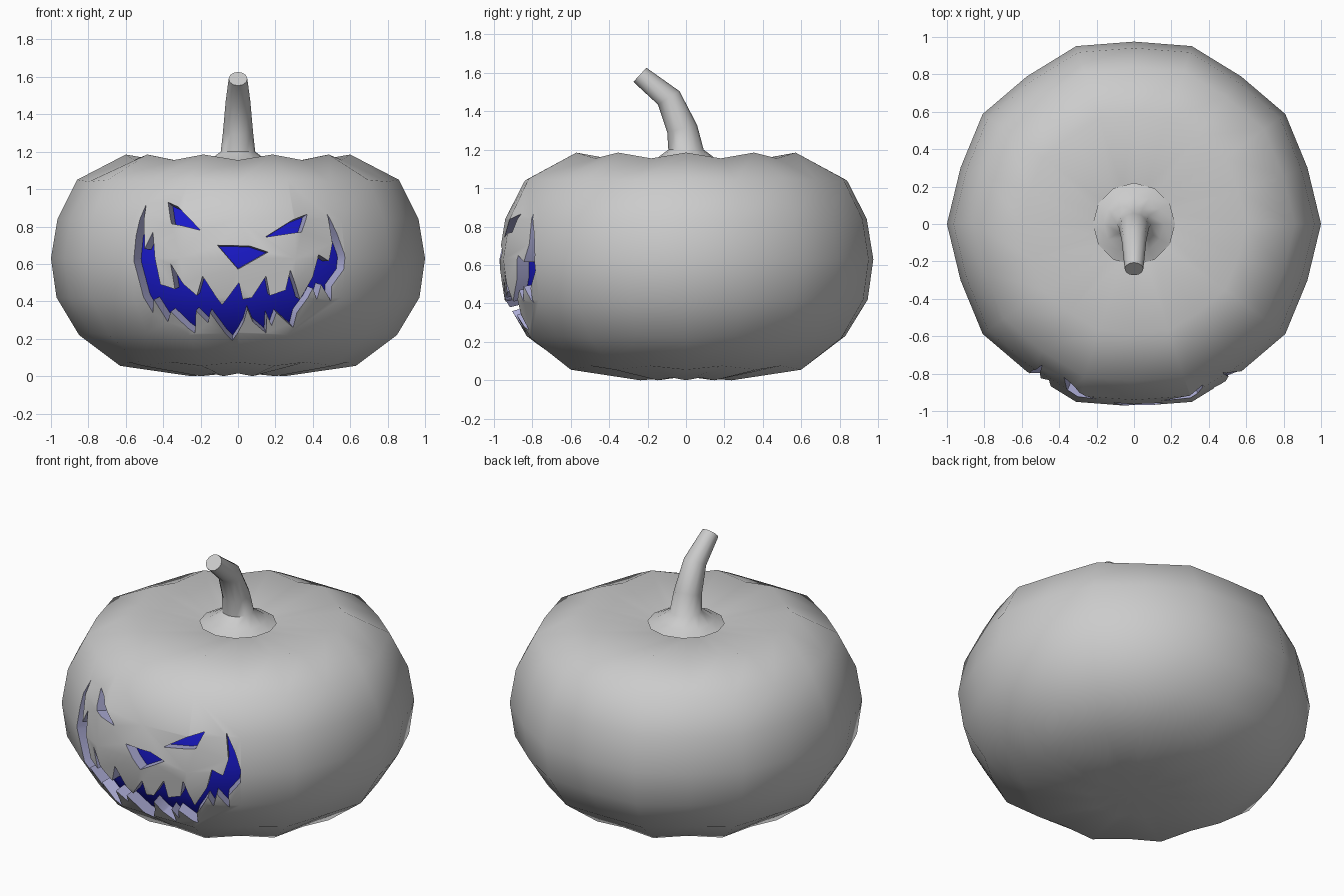
import bpy, bmesh, math
from mathutils import Vector
from mathutils.bvhtree import BVHTree
from mathutils.geometry import tessellate_polygon

if "Cube" in bpy.data.objects:
    bpy.data.objects.remove(bpy.data.objects["Cube"])

CENTRE = Vector((0, 0, 0.62))


def material(name, rgb):
    m = bpy.data.materials.new(name)
    m.diffuse_color = (*rgb, 1)
    m.use_nodes = True
    m.node_tree.nodes["Principled BSDF"].inputs["Base Color"].default_value = m.diffuse_color
    return m


def make_object(name, verts, faces):
    me = bpy.data.meshes.new(name)
    me.from_pydata([tuple(v) for v in verts], [], faces)
    bm = bmesh.new()
    bm.from_mesh(me)
    bmesh.ops.recalc_face_normals(bm, faces=bm.faces)
    bm.to_mesh(me)
    bm.free()
    ob = bpy.data.objects.new(name, me)
    bpy.context.collection.objects.link(ob)
    return ob


def activate(ob):
    bpy.ops.object.select_all(action='DESELECT')
    ob.select_set(True)
    bpy.context.view_layer.objects.active = ob


def smooth(ob, degrees):
    activate(ob)
    bpy.ops.object.shade_smooth_by_angle(angle=math.radians(degrees))


def bridge(rings, n):
    """Quads between consecutive rings of n vertices."""
    return [(k * n + i, k * n + (i + 1) % n, (k + 1) * n + (i + 1) % n, (k + 1) * n + i)
            for k in range(rings - 1) for i in range(n)]


# Ribbed body: ring radius, height, height change in the grooves
PROFILE = [(0.25, 0.0, 0.015), (0.63, 0.055, 0.02), (0.85, 0.22, 0.01), (0.97, 0.42, 0),
           (1.0, 0.63, 0), (0.965, 0.84, 0), (0.86, 1.05, -0.01), (0.6, 1.185, -0.03),
           (0.2, 1.115, -0.005)]
SIDES = 20


def pumpkin(name, scale=1.0):
    verts = []
    for r, z, dz in PROFILE:
        for i in range(SIDES):
            a = 2 * math.pi * i / SIDES
            groove = i % 2
            rr = r * (0.975 if groove else 1)
            verts.append(Vector((rr * math.cos(a), rr * math.sin(a), z + dz * groove)))
    faces = bridge(len(PROFILE), SIDES)
    verts += [Vector((0, 0, 0.02)), Vector((0, 0, 1.1))]
    low, high, last = len(verts) - 2, len(verts) - 1, (len(PROFILE) - 1) * SIDES
    for i in range(SIDES):
        j = (i + 1) % SIDES
        faces += [(low, j, i), (high, last + i, last + j)]
    return make_object(name, [CENTRE + (v - CENTRE) * scale for v in verts], faces)


body = pumpkin("pumpkin_body")
wall = material("carved_wall", (0.42, 0.42, 0.68))
body.data.materials.append(None)
body.data.materials.append(wall)

# Blue core seen through the carved openings
core = pumpkin("blue_core", 0.93)
core.data.materials.append(material("core_blue", (0.01, 0.01, 0.6)))
smooth(core, 60)

# Face outlines as seen from the front (x, z)
LEFT_EYE = [(-.374, .93), (-.32, .905), (-.20, .78), (-.355, .815)]
RIGHT_EYE = [(.37, .866), (.34, .77), (.145, .743), (.29, .834)]
NOSE = [(-.11, .70), (.065, .695), (.16, .663), (0, .572)]
MOUTH = [(-.49, .92), (-.545, .75), (-.555, .61), (-.51, .44), (-.455, .34), (-.45, .41),
         (-.375, .29), (-.36, .345), (-.23, .23), (-.225, .35), (-.16, .285), (-.15, .34),
         (-.03, .19), (.03, .29), (.05, .36), (.08, .29), (.15, .23), (.155, .33),
         (.18, .27), (.205, .34), (.295, .26), (.315, .34), (.40, .47), (.42, .41),
         (.445, .49), (.495, .40), (.50, .48), (.565, .57), (.57, .65), (.53, .76),
         (.475, .866), (.505, .71), (.485, .615), (.43, .65), (.40, .53), (.33, .41),
         (.28, .567), (.255, .46), (.17, .43), (.15, .535), (.075, .42), (.025, .41),
         (.005, .50), (-.085, .38), (-.19, .535), (-.22, .43), (-.29, .49), (-.36, .60),
         (-.337, .465), (-.415, .49), (-.455, .77), (-.50, .68)]

# Cutters taper toward the pumpkin's centre
deps = bpy.context.evaluated_depsgraph_get()
tree = BVHTree.FromObject(body, deps)
for label, outline in (("left_eye", LEFT_EYE), ("right_eye", RIGHT_EYE),
                       ("nose", NOSE), ("mouth", MOUTH)):
    hits = [tree.ray_cast(Vector((x, -3, z)), Vector((0, 1, 0)))[0] for x, z in outline]
    n = len(hits)
    verts = [CENTRE + (p - CENTRE) * f for f in (1.25, 0.6) for p in hits]
    tris = [tuple(t) for t in tessellate_polygon([[Vector((x, z, 0)) for x, z in outline]])]
    faces = bridge(2, n) + tris + [tuple(i + n for i in reversed(t)) for t in tris]
    cutter = make_object(label + "_cutter", verts, faces)
    cutter.hide_render = True
    cutter.data.materials.append(None)
    cutter.data.materials.append(wall)
    for poly in cutter.data.polygons:
        poly.material_index = 1
    activate(body)
    mod = body.modifiers.new(label, 'BOOLEAN')
    mod.operation = 'DIFFERENCE'
    mod.solver = 'EXACT'
    mod.object = cutter
    bpy.ops.object.modifier_apply(modifier=mod.name)
    bpy.data.objects.remove(cutter)
smooth(body, 50)

# Bent stem with flared foot: y, z, radius, forward lean in degrees
STEM = [(0, 1.125, .22, 0), (0, 1.15, .16, 0), (0, 1.2, .092, 0), (-.02, 1.31, .08, 14),
        (-.09, 1.47, .066, 32), (-.24, 1.59, .05, 47)]
N = 12
verts = []
for y, z, r, lean in STEM:
    t = math.radians(lean)
    for i in range(N):
        a = 2 * math.pi * i / N
        s = r * math.sin(a)
        verts.append((r * math.cos(a), y + s * math.cos(t), z + s * math.sin(t)))
last = (len(STEM) - 1) * N
stem = make_object("stem", verts, bridge(len(STEM), N)
                   + [tuple(range(N)), tuple(range(last, last + N))])
smooth(stem, 50)
